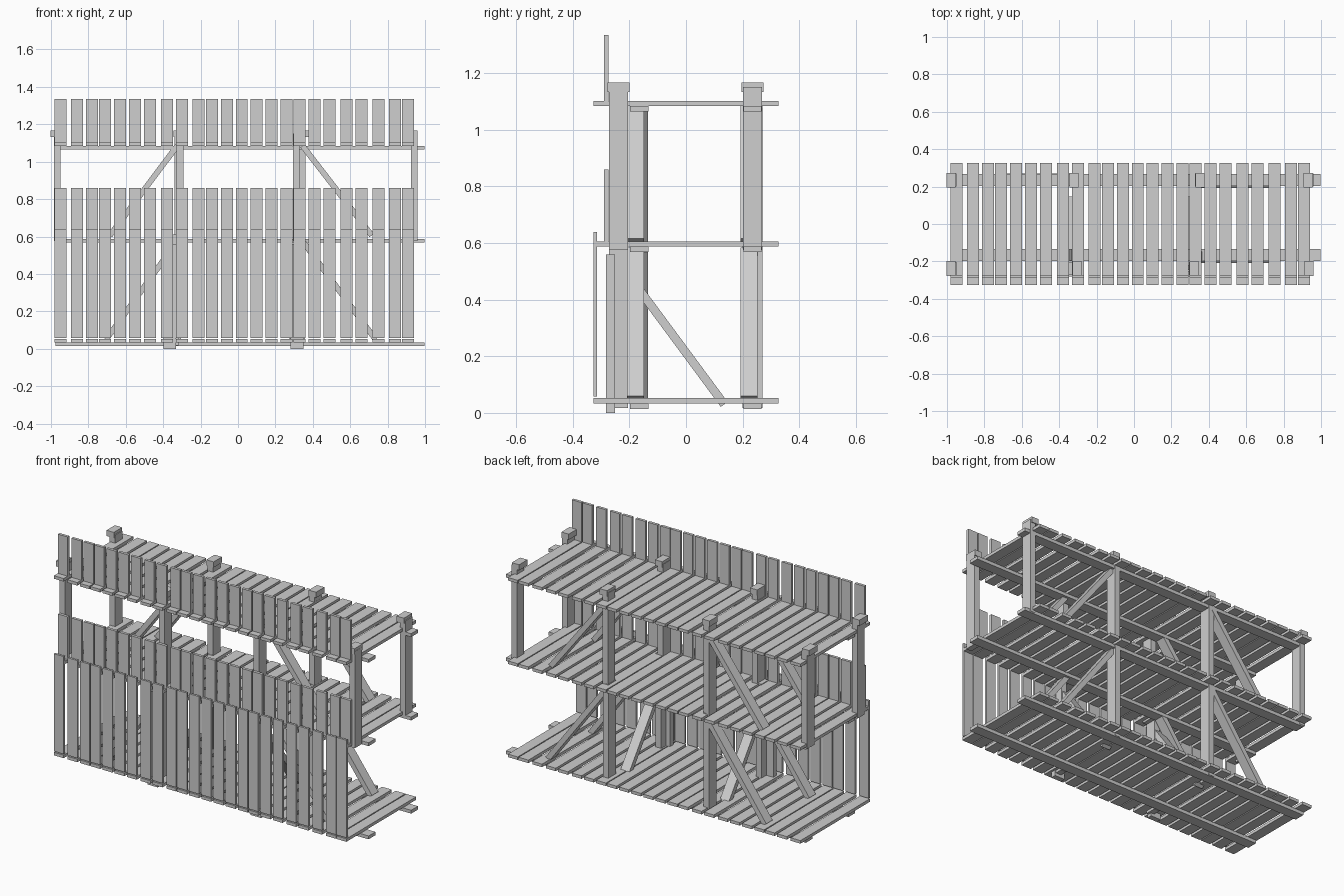
import bpy
import math
from mathutils import Vector, Matrix

old = bpy.data.objects.get("Cube")
if old:
    bpy.data.objects.remove(old, do_unlink=True)

wood = bpy.data.materials.new("grey_timber")
wood.use_nodes = True
GREY = (0.62, 0.62, 0.62, 1)
wood.diffuse_color = GREY
wood.node_tree.nodes["Principled BSDF"].inputs["Base Color"].default_value = GREY

FACES = [(0, 2, 3, 1), (4, 5, 7, 6), (0, 1, 5, 4), (2, 6, 7, 3), (0, 4, 6, 2), (1, 3, 7, 5)]


def box(name, x, y, z, matrix=None):
    """Box from the (low, high) limits on each axis."""
    mesh = bpy.data.meshes.new(name)
    mesh.from_pydata([(a, b, c) for c in z for b in y for a in x], [], FACES)
    if matrix:
        mesh.transform(matrix)
    mesh.materials.append(wood)
    obj = bpy.data.objects.new(name, mesh)
    bpy.context.collection.objects.link(obj)
    return obj


def brace(name, start, end, across, width, thick=0.03):
    """Slanted board from start to end; across is its width direction."""
    start, end, across = Vector(start), Vector(end), Vector(across)
    along = (end - start).normalized()
    normal = along.cross(across)
    turn = Matrix((across, normal, along)).transposed().to_4x4()
    half, t = width / 2, thick / 2
    box(name, (-half, half), (-t, t), (0, (end - start).length),
        Matrix.Translation(start) @ turn)


# Slightly uneven board spacing, in hundredths
BOARDS = [-95, -86, -78, -71, -63, -55, -47, -38, -30, -21, -14, -6,
          2, 10, 18, 26, 33, 41, 49, 58, 66, 75, 84, 91]
DECKS = {"lower": 0.034, "middle": 0.588, "upper": 1.084}
HALF = 0.032

# Deck planks on two long beams per floor
for floor, z in DECKS.items():
    for i in BOARDS:
        x = i / 100
        box(floor + "_deck_plank", (x - HALF, x + HALF), (-0.327, 0.327), (z, z + 0.018))
    for y in (-0.165, 0.235):
        box(floor + "_beam", (-0.975, 0.997), (y - HALF, y + HALF), (z - 0.02, z))

# Upright front boards: name, y limits, z limits
for name, y, z in (("lower_wall_board", (-0.327, -0.314), (0.058, 0.638)),
                   ("middle_rail_board", (-0.29, -0.273), (0.606, 0.86)),
                   ("upper_rail_board", (-0.29, -0.273), (1.084, 1.335))):
    for i in BOARDS:
        x = i / 100
        box(name, (x - HALF, x + HALF), y, z)

# Upper posts with caps: post centre and cap centre for each row
for row, y, spots in (("front", -0.238, ((-0.967, -0.978), (-0.31, -0.305), (0.312, 0.32), (0.942, 0.935))),
                      ("back", 0.235, ((-0.967, -0.978), (-0.322, -0.322), (0.343, 0.352), (0.942, 0.93)))):
    for x, cap in spots:
        box(row + "_upper_post", (x - 0.018, x + 0.018), (y - 0.034, y + 0.034), (0.575, 1.15))
        box(row + "_post_cap", (cap - 0.024, cap + 0.024), (y - 0.039, y + 0.039), (1.133, 1.167))

# Lower posts under the two inner bays
for x in (-0.322, 0.34):
    box("back_lower_post", (x - 0.018, x + 0.018), (0.2, 0.27), (0.018, 0.61))
for x, foot in ((-0.335, -0.365), (0.325, 0.315)):
    box("front_lower_post", (x - 0.018, x + 0.018), (-0.272, -0.205), (0.018, 0.61))
    box("front_foot_board", (foot - 0.034, foot + 0.034), (-0.282, -0.25), (0, 0.56))

# Lengthwise braces, spreading outwards on both floors and both rows
for floor, top, bottom, reach in (("upper", 1.085, 0.606, 0.70), ("lower", 0.575, 0.05, 0.72)):
    for side, x, rows in ((-1, 0.325, (-0.165, 0.24)), (1, 0.345, (-0.178, 0.222))):
        for y in rows:
            brace(floor + "_long_brace", (side * x, y, top),
                  (side * (reach + 0.015 * side), y, bottom), (0, 1, 0), 0.06)

# Cross braces from the front posts down to the lower deck
for x in (-0.35, 0.305):
    brace("cross_brace", (x, -0.235, 0.53), (x, 0.135, 0.03), (1, 0, 0), 0.058)
